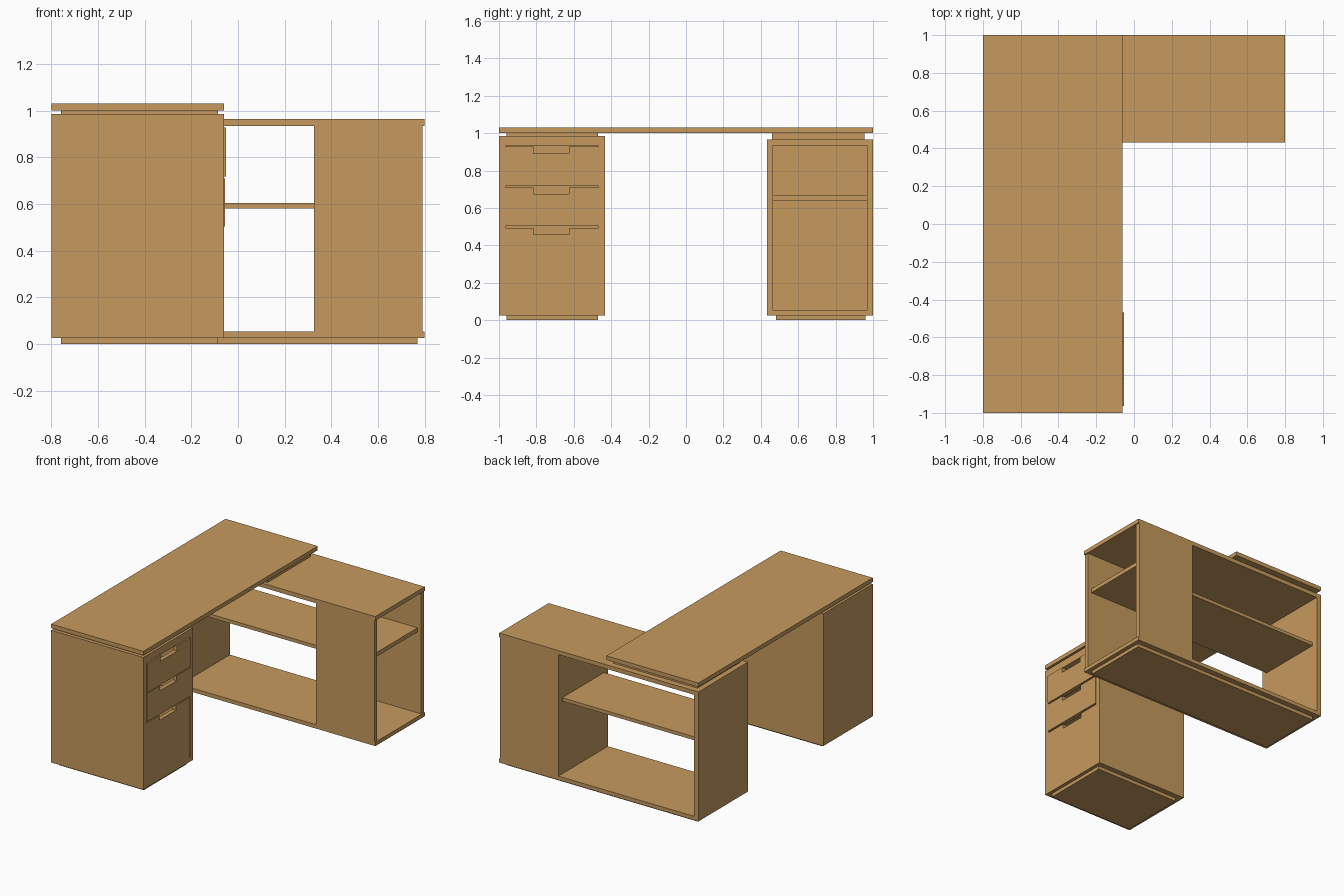
import bpy, bmesh

if "Cube" in bpy.data.objects:
    bpy.data.objects.remove(bpy.data.objects["Cube"])

wood = bpy.data.materials.new("warm wood")
wood.diffuse_color = (0.565, 0.323, 0.112, 1)
wood.use_nodes = True
wood.node_tree.nodes["Principled BSDF"].inputs["Base Color"].default_value = wood.diffuse_color


def finish(name, bm):
    bmesh.ops.recalc_face_normals(bm, faces=bm.faces)
    me = bpy.data.meshes.new(name)
    bm.to_mesh(me)
    bm.free()
    me.materials.append(wood)
    ob = bpy.data.objects.new(name, me)
    bpy.context.collection.objects.link(ob)
    return ob


def box(name, x0, x1, y0, y1, z0, z1):
    bm = bmesh.new()
    bmesh.ops.create_cube(bm, size=1)
    for v in bm.verts:
        v.co = (x1 if v.co.x > 0 else x0,
                y1 if v.co.y > 0 else y0,
                z1 if v.co.z > 0 else z0)
    return finish(name, bm)


def drawer_front(name, x0, x1, y0, y1, z0, z1, depth):
    # board with a finger notch cut into its top edge
    a, b, n = -0.815, -0.625, z1 - depth
    pts = [(y0, z0), (y1, z0), (y1, z1), (b, z1), (b, n), (a, n), (a, z1), (y0, z1)]
    bm = bmesh.new()
    f = bm.faces.new([bm.verts.new((x0, y, z)) for y, z in pts])
    ext = bmesh.ops.extrude_face_region(bm, geom=[f])["geom"]
    bmesh.ops.translate(bm, vec=(x1 - x0, 0, 0),
                        verts=[v for v in ext if isinstance(v, bmesh.types.BMVert)])
    return finish(name, bm)


# desk top
box("desk_top", -0.8, -0.06, -1, 1, 1.0, 1.03)

# drawer cabinet
box("drawer_plinth", -0.76, -0.085, -0.96, -0.47, 0, 0.025)
box("drawer_spacer", -0.76, -0.085, -0.96, -0.47, 0.985, 1.0)
box("drawer_cabinet_left_side", -0.8, -0.06, -1, -0.965, 0.025, 0.985)
box("drawer_cabinet_right_side", -0.8, -0.06, -0.467, -0.432, 0.025, 0.985)
box("drawer_cabinet_back", -0.8, -0.77, -0.965, -0.467, 0.025, 0.985)
box("drawer_cabinet_bottom", -0.77, -0.06, -0.965, -0.467, 0.025, 0.055)
box("drawer_cabinet_top", -0.77, -0.06, -0.965, -0.467, 0.93, 0.985)

# drawers: front face x, bottom, top, notch depth
for name, x, z0, z1, d in (("top", -0.052, 0.718, 0.928, 0.038),
                           ("middle", -0.056, 0.503, 0.71, 0.036),
                           ("bottom", -0.06, 0.055, 0.493, 0.034)):
    drawer_front(name + "_drawer_front", x - 0.03, x, -0.964, -0.469, z0, z1, d)
    box(name + "_drawer_floor", -0.75, x - 0.03, -0.955, -0.478, z0 + 0.01, z0 + 0.02)

# shelf cabinet shell
box("shelf_plinth", -0.76, 0.77, 0.48, 0.96, 0, 0.025)
box("shelf_spacer", -0.76, -0.085, 0.46, 0.955, 0.965, 1.0)
box("shelf_cabinet_bottom", -0.8, 0.8, 0.432, 1, 0.025, 0.053)
box("shelf_cabinet_top", -0.8, 0.8, 0.432, 1, 0.935, 0.965)
box("shelf_cabinet_side", -0.8, -0.765, 0.432, 1, 0.053, 0.935)

# closed end section, open towards +x
box("partition", 0.325, 0.36, 0.432, 1, 0.053, 0.935)
box("end_front_panel", 0.36, 0.792, 0.432, 0.465, 0.053, 0.935)
box("end_rear_panel", 0.36, 0.792, 0.967, 1, 0.053, 0.935)
box("end_shelf", 0.36, 0.765, 0.465, 0.967, 0.64, 0.67)

# long open shelf
box("long_shelf", -0.765, 0.325, 0.475, 0.955, 0.58, 0.605)
